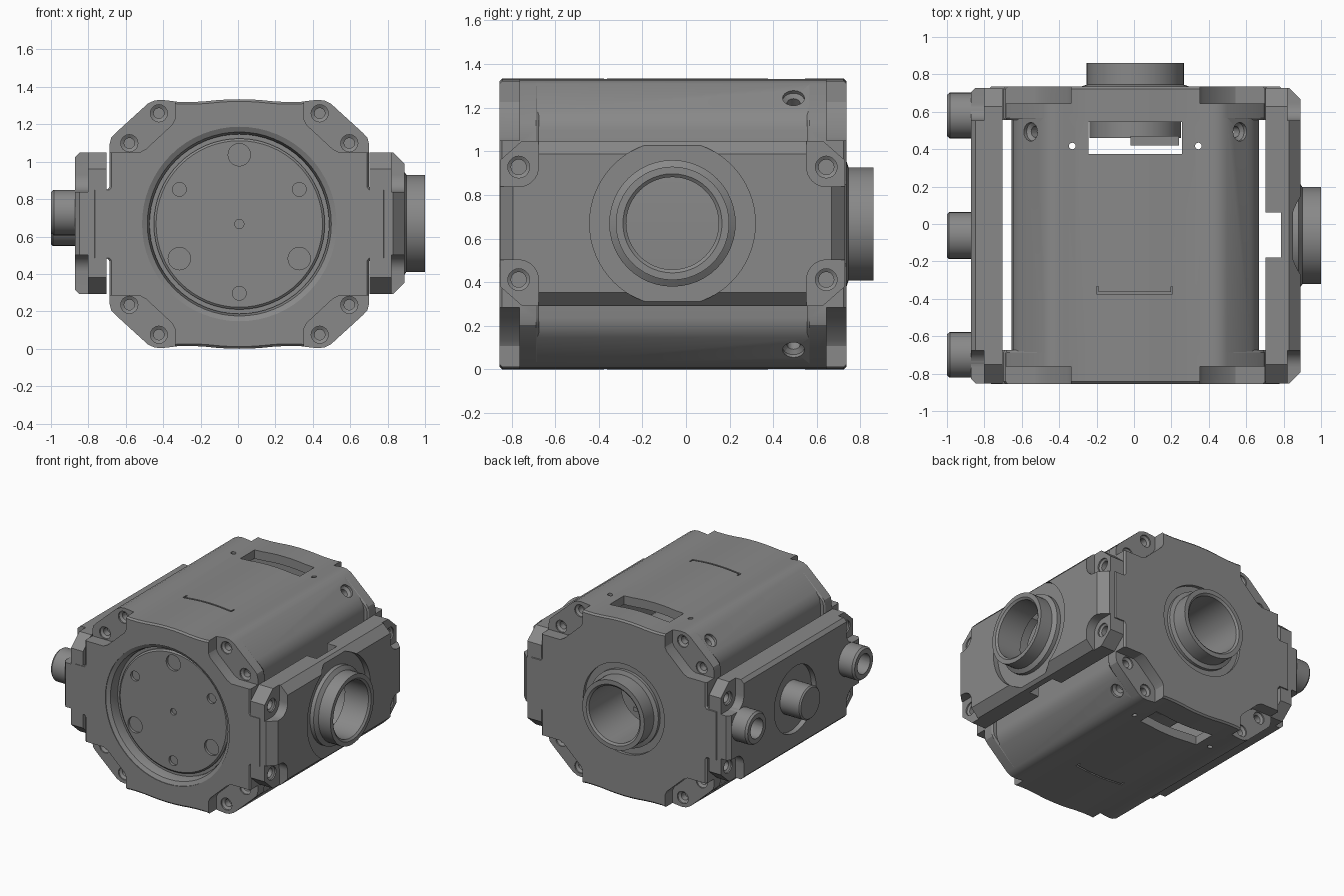
import bpy, bmesh, math
from mathutils import Vector

if "Cube" in bpy.data.objects:
    bpy.data.objects.remove(bpy.data.objects["Cube"])

MID_X, MID_Z, MID_Y = 0.007, 0.667, -0.062
grey = bpy.data.materials.new("mid grey")
grey.diffuse_color = (0.25, 0.25, 0.25, 1)
grey.use_nodes = True
grey.node_tree.nodes["Principled BSDF"].inputs["Base Color"].default_value = grey.diffuse_color


def place(axis, u, v, w):
    """Map profile coordinates (u, v) and extrusion w to the world."""
    return Vector({'X': (w, u, v), 'Y': (u, w, v), 'Z': (u, v, w)}[axis])


def loft(bm, axis, centre, pts, layers):
    """Solid from one outline repeated on layers (w, scale_u, scale_v)."""
    rings = [[bm.verts.new(place(axis, centre[0] + u * su, centre[1] + v * sv, w))
              for u, v in pts] for w, su, sv in layers]
    n = len(pts)
    for a, b in zip(rings, rings[1:]):
        for i in range(n):
            bm.faces.new((a[i], a[(i + 1) % n], b[(i + 1) % n], b[i]))
    bm.faces.new(rings[0])
    bm.faces.new(rings[-1])


def prism(bm, axis, centre, pts, a, b):
    loft(bm, axis, centre, pts, [(a, 1, 1), (b, 1, 1)])


def circle(n):
    return [(math.cos(2 * math.pi * i / n), math.sin(2 * math.pi * i / n)) for i in range(n)]


def rod(bm, axis, centre, layers, n=24):
    """Round solid from layers (w, radius)."""
    loft(bm, axis, centre, circle(n), [(w, r, r) for w, r in layers])


def box(bm, x0, x1, y0, y1, z0, z1):
    prism(bm, 'Z', (0, 0), [(x0, y0), (x1, y0), (x1, y1), (x0, y1)], z0, z1)


def make(name, build):
    bm = bmesh.new()
    build(bm)
    bmesh.ops.recalc_face_normals(bm, faces=bm.faces)
    me = bpy.data.meshes.new(name)
    bm.to_mesh(me)
    bm.free()
    me.materials.append(grey)
    ob = bpy.data.objects.new(name, me)
    bpy.context.collection.objects.link(ob)
    return ob


def finish(ob, cut=None):
    """Subtract the cutter shapes, then smooth shallow angles."""
    bpy.ops.object.select_all(action='DESELECT')
    bpy.context.view_layer.objects.active = ob
    ob.select_set(True)
    if cut:
        cutter = make("cutter", cut)
        cutter.hide_render = True
        mod = ob.modifiers.new("cut", 'BOOLEAN')
        mod.operation, mod.solver, mod.use_self = 'DIFFERENCE', 'EXACT', True
        mod.object = cutter
        bpy.ops.object.modifier_apply(modifier=mod.name)
        bpy.data.objects.remove(cutter)
    bpy.ops.object.shade_smooth_by_angle(angle=math.radians(25))


def four(q):
    """Mirror a quadrant outline (top centre to right side) into all four quadrants."""
    right = q + [(u, -v) for u, v in reversed(q)]
    left = [(-u, v) for u, v in reversed(right) if u > 1e-6]
    return right + left


TOP = [(0, .667), (.06, .666), (.12, .662), (.18, .656), (.25, .652), (.32, .652),
       (.38, .660), (.42, .664), (.455, .660), (.49, .643)]
SIGNS = [(sx, sz) for sx in (-1, 1) for sz in (-1, 1)]
END = four(TOP + [(.66, .488), (.685, .462), (.693, .43), (.693, .2), (.705, .185), (.783, .185)])
HULL = four(TOP + [(.62, .52), (.65, .48), (.661, .43)])


# End plates with side tabs, corner pockets and bolt holes
def end_plate(name, face, s, cut_extra):
    inner = face + s * .18
    ob = make(name, lambda bm: loft(bm, 'Y', (MID_X, MID_Z), END,
              [(face, .985, .982), (face + s * .012, 1, 1), (inner - s * .012, 1, 1), (inner, .99, .99)]))

    def cut(bm):
        floor = face + s * .092
        for sx, sz in SIGNS:
            pocket = [(.345, .8), (.345, .56), (.36, .53), (.50, .40), (.535, .382), (.9, .382), (.9, .8)]
            prism(bm, 'Y', (MID_X, MID_Z), [(u * sx, v * sz) for u, v in pocket], face - s * .1, floor)
            for u, v in ((.43, .592), (.588, .432)):
                rod(bm, 'Y', (MID_X + u * sx, MID_Z + v * sz),
                    [(floor - s * .02, .046), (floor + s * .01, .046), (floor + s * .022, .028),
                     (floor + s * .07, .028)], 16)
        cut_extra(bm)
    finish(ob, cut)


def front_bore(bm):
    rod(bm, 'Y', (MID_X, MID_Z), [(-.9, .52), (-.85, .52), (-.835, .492), (-.79, .48), (-.6, .48)], 64)


def rear_bore(bm):
    rod(bm, 'Y', (MID_X, MID_Z), [(.712, .34), (.8, .34)], 48)
    rod(bm, 'Y', (MID_X, MID_Z), [(.4, .24), (.9, .24)], 48)


end_plate("front_end_plate", -.855, 1, front_bore)
end_plate("rear_end_plate", .735, -1, rear_bore)

# Hollow main housing with windows, screw holes and thin slots above and below
housing = make("housing", lambda bm: prism(bm, 'Y', (MID_X, MID_Z), HULL, -.69, .57))


def housing_cut(bm):
    loft(bm, 'Y', (MID_X, MID_Z), HULL, [(-.8, .9, .9), (.7, .9, .9)])
    box(bm, -.243, .257, .375, .545, -.1, 1.5)
    for z0, z1 in ((-.1, .022), (1.302, 1.5)):
        box(bm, -.2, .207, -.375, -.363, z0, z1)
        for x in (-.2, .197):
            box(bm, x, x + .01, -.365, -.335, z0, z1)
    for sx, sz in SIGNS:
        rod(bm, 'Z', (MID_X + sx * .337, .417), [(MID_Z + sz * .5, .018), (MID_Z + sz * .8, .018)], 12)


finish(housing, housing_cut)


# Countersunk screws sunk into the sloped housing corners
def screws(bm):
    for sx, sz in SIGNS:
        sub = bmesh.new()
        rod(sub, 'Z', (0, 0), [(-.12, .03), (-.035, .03), (-.02, .05), (.08, .05)], 20)
        direction = Vector((sx, 0, sz)).normalized()
        rot = direction.to_track_quat('Z', 'Y').to_matrix().to_4x4()
        rot.translation = (MID_X + sx * .56, .493, MID_Z + sz * .578)
        bmesh.ops.transform(sub, matrix=rot, verts=sub.verts)
        me = bpy.data.meshes.new("tmp")
        sub.to_mesh(me)
        sub.free()
        bm.from_mesh(me)
        bpy.data.meshes.remove(me)


finish(housing, screws)

# Motor core with recessed face and six mounting holes
motor = make("motor_core", lambda bm: rod(bm, 'Y', (MID_X, MID_Z),
             [(-.785, .445), (-.775, .457), (.28, .457)], 64))


def motor_cut(bm):
    for i in range(6):
        a = math.radians(90 + 60 * i)
        r = .06 if i % 2 == 0 else .037
        rod(bm, 'Y', (MID_X + .37 * math.cos(a), MID_Z + .37 * math.sin(a)),
            [(-.85, r), (-.765, r), (-.75, r * .7), (-.68, r * .7)], 20)
    rod(bm, 'Y', (MID_X, MID_Z), [(-.85, .025), (-.7, .025)], 16)


finish(motor, motor_cut)
finish(make("bore_ring", lambda bm: rod(bm, 'Y', (MID_X, MID_Z), [(-.765, .5), (-.7, .5)], 64)))


# Cooling fins and connector behind the rear opening
def fins(bm):
    for i in range(7):
        z = MID_Z - .21 + i * .07
        box(bm, -.2, .21, .27, .33, z - .015, z + .015)
    box(bm, -.02, .24, .42, .47, .90, .94)


finish(make("inner_fins", fins))

# Open port tubes on the rear and the right side
for name, axis, centre, lay in (
        ("rear_port", 'Y', (MID_X, MID_Z), [(.46, .245), (.70, .245), (.701, .29), (.735, .29), (.745, .26), (.86, .26)]),
        ("right_port", 'X', (MID_Y, .67), [(.79, .29), (.88, .29), (.9, .26), (1.0, .26)])):
    port = make(name, lambda bm: rod(bm, axis, centre, lay, 48))
    finish(port, lambda bm: rod(bm, axis, centre,
           [(.3, .212), (lay[-1][0] - .012, .212), (lay[-1][0] + .01, .24)], 48))

# Side plates with chamfered rims, corner pockets and a round recess
PLATE = [(.69, .378), (.79, .29), (.79, -.29), (.69, -.378),
         (-.69, -.378), (-.79, -.29), (-.79, .29), (-.69, .378)]


def side_plate(name, s, outer, chamfer, recess, extra):
    k = outer - chamfer
    ob = make(name, lambda bm: loft(bm, 'X', (MID_Y, .67), PLATE,
              [(s * .703, 1, 1), (s * k, 1, 1), (s * outer, 1 - chamfer / .79, 1 - chamfer / .378)]))

    def cut(bm):
        floor = outer - .07
        arc = [(-.09 * math.cos(t), -.09 * math.sin(t)) for t in (math.pi / 2 * i / 8 for i in range(9))]
        for sy, sz in SIGNS:
            c = (MID_Y + sy * .705, .67 + sz * .258)
            pocket = [(-.09, .3)] + arc + [(.3, -.09), (.3, .3)]
            prism(bm, 'X', c, [(u * sy, v * sz) for u, v in pocket], s * floor, s * 1.1)
            rod(bm, 'X', c, [(s * (floor + .02), .05), (s * (floor - .01), .05),
                             (s * (floor - .02), .035), (s * (floor - .07), .035)], 20)
        rod(bm, 'X', (MID_Y, .67), [(s * (outer - .04), recess), (s * 1.1, recess)], 64)
        extra(bm)
    finish(ob, cut)


def right_extra(bm):
    rod(bm, 'X', (MID_Y, .67), [(.6, .25), (1.1, .25)], 48)
    box(bm, .6, .785, -.18, .062, .2, 1.2)


def left_extra(bm):
    for y in (.58, -.70):
        rod(bm, 'X', (y, .728), [(-.75, .08), (-1.1, .08)], 24)


side_plate("right_side_plate", 1, .89, .06, .38, right_extra)
side_plate("left_side_plate", -1, .872, .025, .25, left_extra)

# Left shaft and the two hollow pegs
finish(make("left_shaft", lambda bm: rod(bm, 'X', (MID_Y, .675), [(-.75, .125), (-.99, .125), (-1.0, .115)], 32)))
for name, y in (("rear_peg", .58), ("front_peg", -.70)):
    peg = make(name, lambda bm: rod(bm, 'X', (y, .728), [(-.76, .122), (-.985, .122), (-1.0, .11)], 32))
    finish(peg, lambda bm: rod(bm, 'X', (y, .728), [(-.79, .075), (-1.1, .075)], 24))
